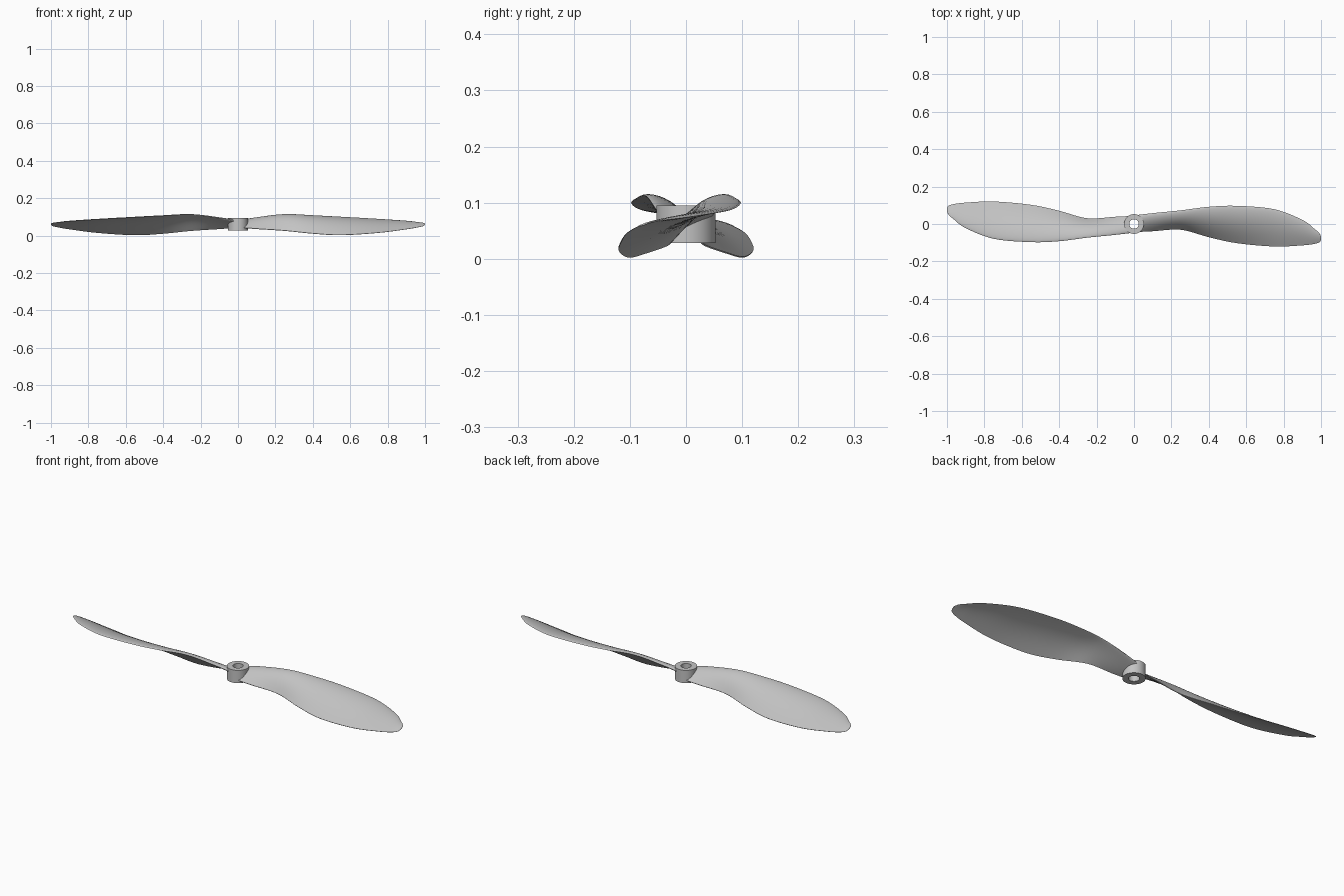
import bpy
import bmesh
from math import cos, sin, pi, sqrt, radians
from mathutils import Vector

default_cube = bpy.data.objects.get("Cube")
if default_cube:
    bpy.data.objects.remove(default_cube, do_unlink=True)

grey = bpy.data.materials.new("light grey plastic")
grey.use_nodes = True
colour = (0.55, 0.55, 0.55, 1)
grey.diffuse_color = colour
grey.node_tree.nodes["Principled BSDF"].inputs["Base Color"].default_value = colour

HUB_LOW, HUB_HIGH = 0.028, 0.095
HUB_RADIUS, BORE_RADIUS = 0.053, 0.025

# Blade stations: span, leading edge y z, trailing edge y z, thickness, camber
STATIONS = [
    (0, .046, .076, -.043, .044, .020, .004),
    (.1, .058, .095, -.038, .036, .018, .008),
    (.25, .073, .113, -.030, .026, .016, .014),
    (.4, .092, .106, -.070, .011, .014, .018),
    (.55, .097, .098, -.102, .003, .012, .019),
    (.75, .079, .087, -.120, .015, .010, .014),
    (.9, .022, .077, -.114, .034, .008, .009),
    (.96, -.022, .071, -.107, .044, .006, .005),
    (.99, -.048, .068, -.098, .051, .004, .002),
    (1, -.068, .064, -.085, .058, .003, 0),
]


def smooth_stations(rows, steps):
    """Catmull-Rom interpolation through the stations."""
    result = []
    last = len(rows) - 1
    for i in range(last):
        a, b, c, d = [rows[min(max(i + k, 0), last)] for k in (-1, 0, 1, 2)]
        for j in range(steps):
            t = j / steps
            result.append([
                (2 * q + (r - p) * t + (2 * p - 5 * q + 4 * r - s) * t * t
                 + (3 * q - p - 3 * r + s) * t ** 3) / 2
                for p, q, r, s in zip(a, b, c, d)])
    result.append(rows[last])
    return result


def aerofoil(station, count=16):
    """Closed, cambered section between leading and trailing edge."""
    span, ly, lz, ty, tz, thick, camber = station
    lead, trail = Vector((span, ly, lz)), Vector((span, ty, tz))
    chord = trail - lead
    normal = Vector((0, chord.z, -chord.y)).normalized()
    upper, lower = [], []
    for i in range(count + 1):
        s = (1 - cos(pi * i / count)) / 2
        middle = lead + chord * s + normal * camber * sin(pi * s ** 0.8)
        half = normal * thick * (1.2 * sqrt(s) * (1 - s) + 0.08 * sin(pi * s / 2))
        upper.append(middle + half)
        lower.append(middle - half)
    return upper + lower[:0:-1]


def finish(name, bm):
    bmesh.ops.recalc_face_normals(bm, faces=bm.faces)
    mesh = bpy.data.meshes.new(name)
    bm.to_mesh(mesh)
    bm.free()
    mesh.materials.append(grey)
    obj = bpy.data.objects.new(name, mesh)
    bpy.context.collection.objects.link(obj)
    return obj


def activate(obj):
    bpy.ops.object.select_all(action="DESELECT")
    obj.select_set(True)
    bpy.context.view_layer.objects.active = obj


def bridge(bm, first, second):
    for i in range(len(first)):
        k = (i + 1) % len(first)
        bm.faces.new((first[i], first[k], second[k], second[i]))


def make_blade(name, side):
    bm = bmesh.new()
    loops = []
    for station in smooth_stations(STATIONS, 6):
        loops.append([bm.verts.new((side * p.x, side * p.y, p.z))
                      for p in aerofoil(station)])
    for first, second in zip(loops, loops[1:]):
        bridge(bm, first, second)
    bm.faces.new(loops[0])
    bm.faces.new(loops[-1])
    return finish(name, bm)


# Hub: a ring with a straight bore
bm = bmesh.new()
profile = [(BORE_RADIUS, HUB_LOW), (HUB_RADIUS, HUB_LOW),
           (HUB_RADIUS, HUB_HIGH), (BORE_RADIUS, HUB_HIGH)]
rings = [[bm.verts.new((r * cos(2 * pi * i / 48), r * sin(2 * pi * i / 48), z))
          for i in range(48)] for r, z in profile]
for i in range(4):
    bridge(bm, rings[i], rings[(i + 1) % 4])
hub = finish("hub", bm)

# Cutter that keeps the shaft bore clear of the blade roots
bm = bmesh.new()
bmesh.ops.create_cone(bm, cap_ends=True, segments=32, radius1=0.03,
                      radius2=0.03, depth=0.5)
cutter = finish("bore_cutter", bm)
cutter.hide_render = True

# Two blades, half a turn apart
blades = [make_blade("left_blade", 1), make_blade("right_blade", -1)]
for blade in blades:
    cut = blade.modifiers.new("shaft bore", "BOOLEAN")
    cut.operation = "DIFFERENCE"
    cut.solver = "EXACT"
    cut.object = cutter
    activate(blade)
    bpy.ops.object.modifier_apply(modifier=cut.name)
bpy.data.objects.remove(cutter, do_unlink=True)

for obj in blades + [hub]:
    activate(obj)
    bpy.ops.object.shade_smooth_by_angle(angle=radians(40))
